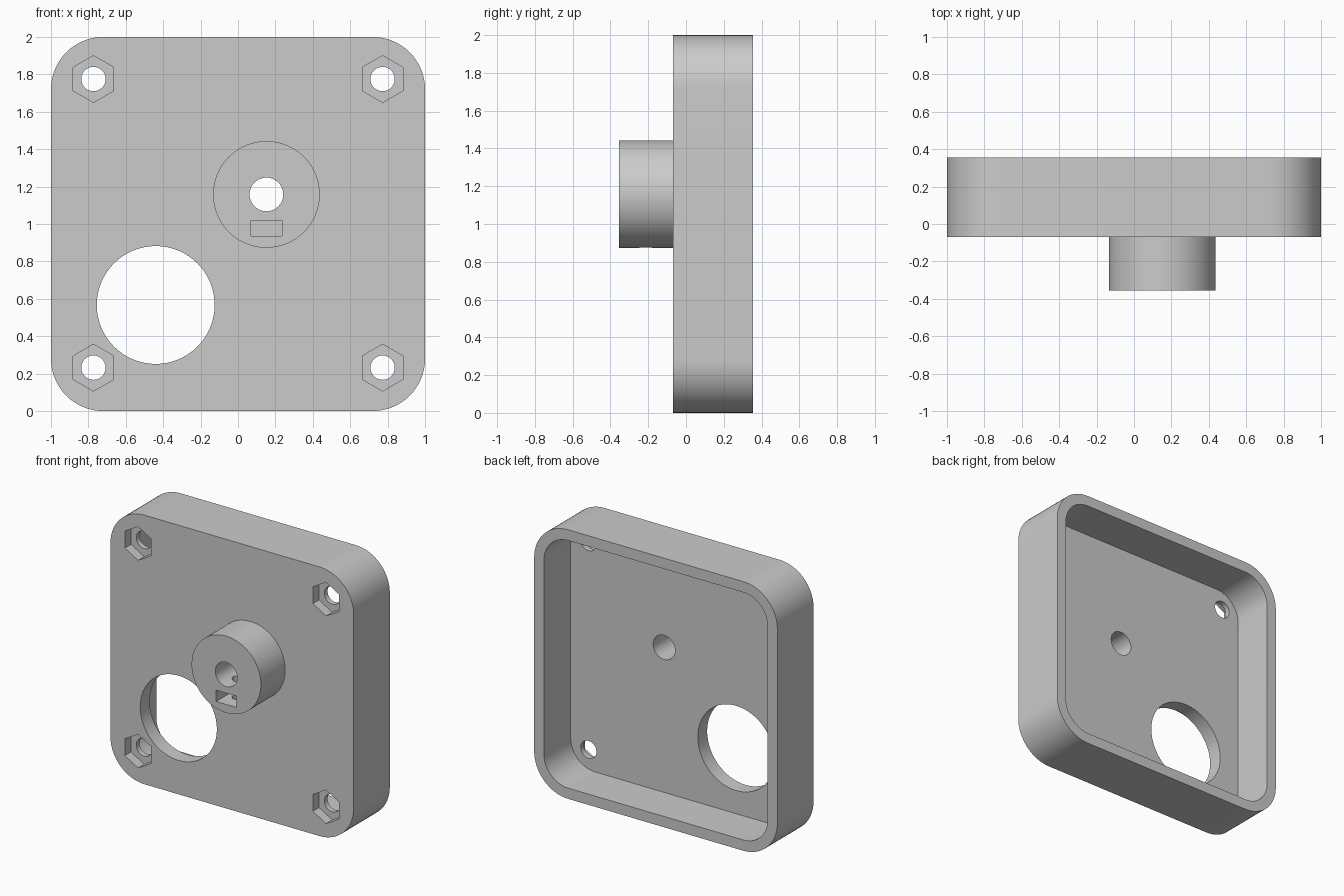
import bpy
import bmesh
from math import sin, cos, pi, radians

if "Cube" in bpy.data.objects:
    bpy.data.objects.remove(bpy.data.objects["Cube"])

grey = bpy.data.materials.new("plain_grey")
grey.use_nodes = True
grey.diffuse_color = (0.6, 0.6, 0.6, 1)
grey.node_tree.nodes["Principled BSDF"].inputs["Base Color"].default_value = (0.6, 0.6, 0.6, 1)


def prism(name, outline, y0, y1):
    """Extrude an outline of (x, z) points from y0 to y1."""
    bm = bmesh.new()
    face = bm.faces.new([bm.verts.new((x, y0, z)) for x, z in outline])
    ext = bmesh.ops.extrude_face_region(bm, geom=[face])
    for v in ext["geom"]:
        if isinstance(v, bmesh.types.BMVert):
            v.co.y = y1
    bmesh.ops.recalc_face_normals(bm, faces=bm.faces)
    mesh = bpy.data.meshes.new(name)
    bm.to_mesh(mesh)
    bm.free()
    mesh.materials.append(grey)
    obj = bpy.data.objects.new(name, mesh)
    bpy.context.collection.objects.link(obj)
    return obj


def circle(x, z, r, n=64):
    return [(x + r * sin(2 * pi * i / n), z + r * cos(2 * pi * i / n)) for i in range(n)]


def rounded_square(half, r, n=16):
    """Rounded square centred on z = 1."""
    pts = []
    for q, (sx, sz) in enumerate([(1, 1), (-1, 1), (-1, -1), (1, -1)]):
        for i in range(n + 1):
            a = (q + i / n) * pi / 2
            pts.append((sx * (half - r) + r * cos(a), 1 + sz * (half - r) + r * sin(a)))
    return pts


def combine(target, tool, operation="DIFFERENCE"):
    mod = target.modifiers.new(operation.title(), "BOOLEAN")
    mod.operation = operation
    mod.solver = "EXACT"
    mod.object = tool
    bpy.context.view_layer.objects.active = target
    bpy.ops.object.modifier_apply(modifier=mod.name)
    bpy.data.objects.remove(tool)


FRONT, BACK, FLOOR, TIP = -0.07, 0.355, 0.04, -0.355
BX, BZ = 0.152, 1.158

# Open-backed housing with rounded corners
housing = prism("housing", rounded_square(1.0, 0.28), FRONT, BACK)
combine(housing, prism("cavity", rounded_square(0.92, 0.2), FLOOR, BACK + 0.1))

# Round boss on the front face
combine(housing, prism("boss", circle(BX, BZ, 0.285, 96), TIP, FRONT + 0.05), "UNION")

# Boss bore and large window
combine(housing, prism("bore", circle(BX, BZ, 0.09), TIP - 0.1, BACK))
combine(housing, prism("window", circle(-0.44, 0.567, 0.315, 96), FRONT - 0.1, BACK - 0.1))

# Square nut slot and the radial set-screw hole under the boss
slot = [(BX + sx * 0.083, 0.977 + sz * 0.042) for sx, sz in ((-1, -1), (1, -1), (1, 1), (-1, 1))]
combine(housing, prism("nut_slot", slot, TIP - 0.1, -0.13))
bpy.ops.mesh.primitive_cylinder_add(vertices=32, radius=0.042, depth=0.4,
                                    location=(BX, -0.213, BZ - 0.2))
combine(housing, bpy.context.object)

# Corner bolt holes with hexagonal nut recesses
for x in (-0.773, 0.773):
    for z in (0.232, 1.775):
        combine(housing, prism("bolt_hole", circle(x, z, 0.065, 40), FRONT - 0.1, BACK - 0.1))
        combine(housing, prism("nut_recess", circle(x, z, 0.125, 6), FRONT - 0.1, FRONT + 0.072))

bpy.ops.object.select_all(action="DESELECT")
housing.select_set(True)
bpy.context.view_layer.objects.active = housing
bpy.ops.object.shade_smooth_by_angle(angle=radians(30))
